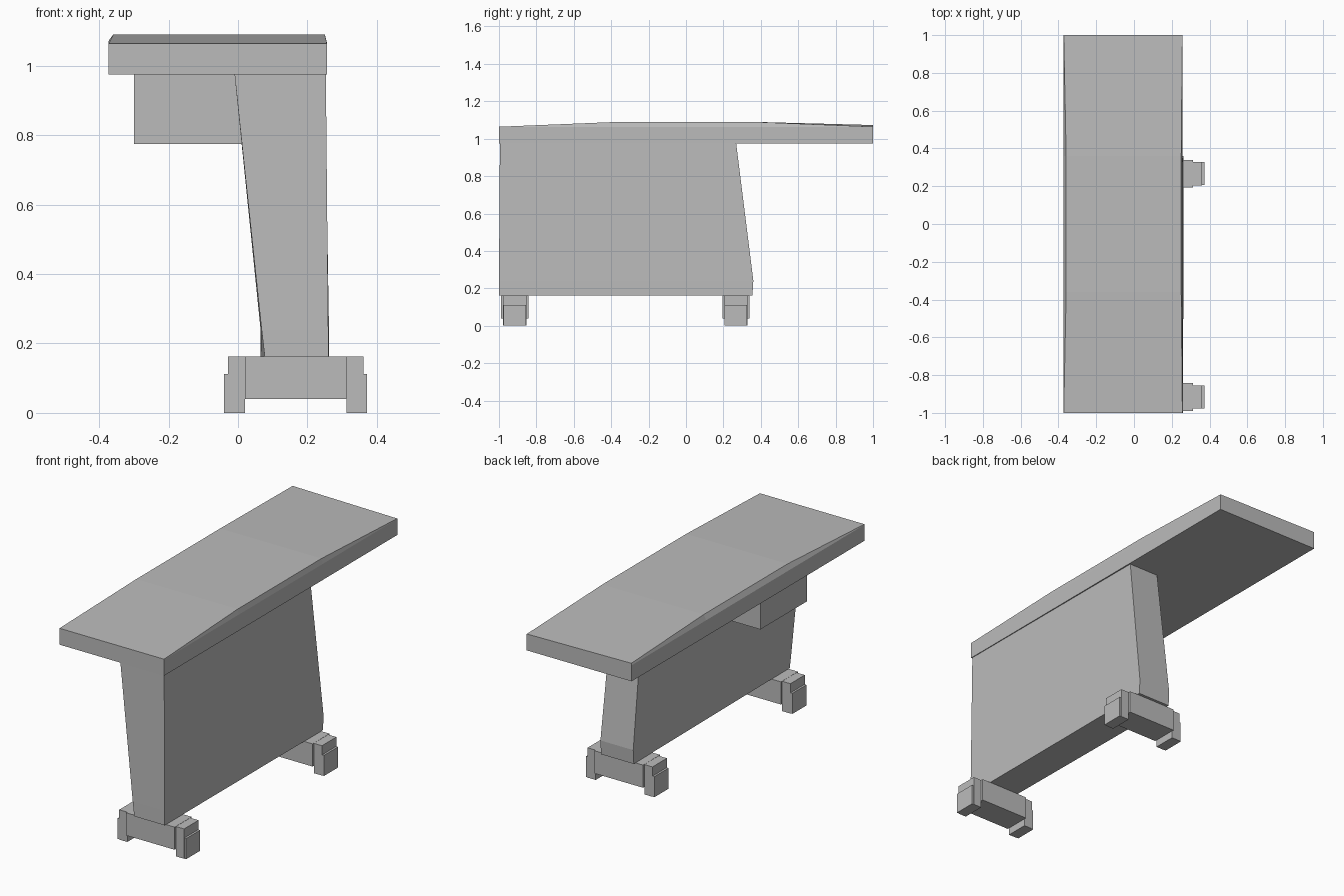
import bpy
import bmesh

old = bpy.data.objects.get("Cube")
if old:
    bpy.data.objects.remove(old, do_unlink=True)

GREY = (0.5, 0.5, 0.5, 1.0)
grey = bpy.data.materials.new("plain_grey")
grey.use_nodes = True
grey.diffuse_color = GREY
grey.node_tree.nodes["Principled BSDF"].inputs["Base Color"].default_value = GREY


def loft(name, sections):
    """Join matching closed cross-sections and cap both ends."""
    bm = bmesh.new()
    rings = [[bm.verts.new(p) for p in s] for s in sections]
    n = len(rings[0])
    for a, b in zip(rings, rings[1:]):
        for i in range(n):
            j = (i + 1) % n
            bm.faces.new((a[i], a[j], b[j], b[i]))
    bm.faces.new(rings[0])
    bm.faces.new(rings[-1])
    bmesh.ops.recalc_face_normals(bm, faces=bm.faces)
    mesh = bpy.data.meshes.new(name)
    bm.to_mesh(mesh)
    bm.free()
    mesh.materials.append(grey)
    obj = bpy.data.objects.new(name, mesh)
    bpy.context.collection.objects.link(obj)
    return obj


def box(name, x, y, z):
    corners = [(x[0], y[0]), (x[1], y[0]), (x[1], y[1]), (x[0], y[1])]
    return loft(name, [[(a, b, h) for a, b in corners] for h in z])


# Table top: slab with a shallow crown and tapered upper edges
LEFT, RIGHT, BASE, RIM = -0.373, 0.257, 0.975, 1.062


def slab_section(y, inset_l, inset_r, top_l, top_r):
    return [(LEFT, y, BASE), (RIGHT, y, BASE), (RIGHT, y, RIM),
            (RIGHT - inset_r, y, top_r), (LEFT + inset_l, y, top_l), (LEFT, y, RIM)]


loft("table_top", [
    slab_section(-1.0, 0.001, 0.001, 1.064, 1.064),
    slab_section(-0.36, 0.014, 0.007, 1.09, 1.09),
    slab_section(0.36, 0.014, 0.007, 1.09, 1.09),
    slab_section(1.0, 0.001, 0.001, 1.073, 1.064),
])


# Pedestal: tapered wall, wider at the front top, with a sloping back
def wall_section(z, front, back):
    (fl, fr, fy), (bl, br, by) = front, back
    return [(fl, fy, z), (fr, fy, z), (br, by, z), (bl, by, z)]


loft("pedestal", [
    wall_section(0.163, (0.077, 0.26, -1.0), (0.065, 0.262, 0.355)),
    wall_section(0.24, (0.068, 0.26, -1.0), (0.065, 0.262, 0.36)),
    wall_section(0.976, (-0.01, 0.253, -0.995), (0.07, 0.25, 0.268)),
])

# Box hung beneath the top
box("under_box", (-0.3, 0.06), (-0.61, -0.21), (0.775, 0.976))

# Feet: crossbar with a leg and outer pad at each end
for place, y in (("front", -0.916), ("back", 0.267)):
    box(place + "_crossbar", (0.02, 0.312), (y - 0.073, y + 0.073), (0.04, 0.163))
    for side, s in (("right", -1), ("left", 1)):
        mid = 0.166
        leg = sorted((mid + s * 0.146, mid + s * 0.195))
        pad = sorted((mid + s * 0.195, mid + s * 0.206))
        box(f"{place}_{side}_leg", leg, (y - 0.062, y + 0.062), (0.0, 0.162))
        box(f"{place}_{side}_pad", pad, (y - 0.06, y + 0.06), (0.0, 0.112))
